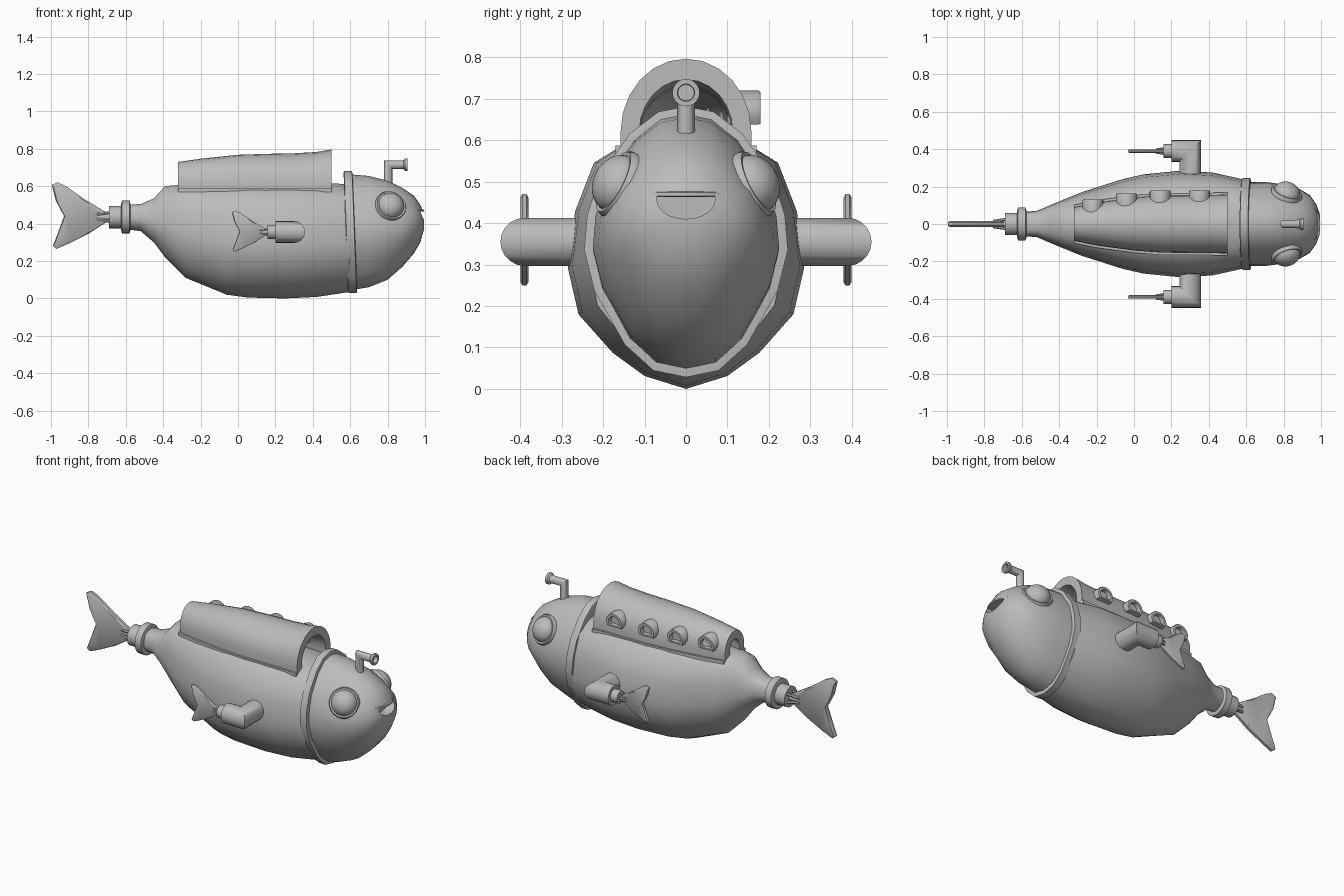
import bpy, bmesh, math
from mathutils import Vector, Matrix

if "Cube" in bpy.data.objects:
    bpy.data.objects.remove(bpy.data.objects["Cube"])

grey = bpy.data.materials.new("plain_grey")
grey.use_nodes = True
grey.diffuse_color = (0.5, 0.5, 0.5, 1)
grey.node_tree.nodes["Principled BSDF"].inputs["Base Color"].default_value = (0.5, 0.5, 0.5, 1)
parts = []


def finish(name, bm):
    bmesh.ops.recalc_face_normals(bm, faces=bm.faces)
    mesh = bpy.data.meshes.new(name)
    bm.to_mesh(mesh)
    bm.free()
    mesh.materials.append(grey)
    obj = bpy.data.objects.new(name, mesh)
    bpy.context.collection.objects.link(obj)
    parts.append(obj)
    return obj


def loft(name, rings, cap=True, loop=False):
    """Skin a row of closed rings; loop joins the last ring to the first."""
    bm = bmesh.new()
    rows = [[bm.verts.new(p) for p in ring] for ring in rings]
    n = len(rows[0])
    pairs = list(zip(rows, rows[1:])) + ([(rows[-1], rows[0])] if loop else [])
    for a, b in pairs:
        for i in range(n):
            j = (i + 1) % n
            bm.faces.new((a[i], a[j], b[j], b[i]))
    if cap and not loop:
        bm.faces.new(rows[0])
        bm.faces.new(rows[-1])
    return finish(name, bm)


def circle(r, n=20):
    return [(r * math.cos(2 * math.pi * i / n), r * math.sin(2 * math.pi * i / n)) for i in range(n)]


def lathe_x(name, profile, center, n=20, loop=False):
    """Turn (x, radius) points about a line along x."""
    cx, cy, cz = center
    return loft(name, [[(cx + x, cy + u, cz + v) for u, v in circle(r, n)] for x, r in profile], loop=loop)


def section(shape, x, bot, top, hw, shear=0.0):
    """Mirror a half cross-section and fit it to a station along x."""
    full = shape + [(-w, t) for w, t in reversed(shape) if w > 0]
    return [(x + shear * (0.5 - t), w * hw, bot + t * (top - bot)) for w, t in full]


# Hull
hull_shape = [(0, 0), (.35, .05), (.62, .14), (.91, .29), (1, .47), (.94, .69), (.78, .88), (.5, .96), (.17, 1)]
hull = [(-.6, .37, .5, .065), (-.52, .36, .505, .07), (-.45, .3, .535, .1), (-.39, .22, .6, .125),
        (-.28, .11, .61, .17), (-.06, .02, .615, .24), (.05, .005, .62, .265), (.25, 0, .62, .285),
        (.42, .008, .62, .275), (.6, .035, .61, .235)]
loft("hull", [section(hull_shape, *s) for s in hull])

# Head with a cut mouth
head_shape = [(0, 0), (.32, .025), (.6, .12), (.9, .32), (1, .47), (.97, .6), (.85, .74), (.55, .9), (.27, .98), (0, 1)]
head_rows = [(.58, .04, .665, .225), (.7, .06, .655, .225), (.8, .1, .63, .212), (.88, .17, .59, .19),
             (.94, .24, .55, .155), (.975, .3, .5, .105), (.995, .37, .45, .05)]
head = loft("head", [section(head_shape, *s) for s in head_rows])
smile = [(.07, .465), (-.07, .465)] + [(-.07 * math.cos(a), .455 - .045 * math.sin(a))
                                      for a in [math.pi * i / 10 for i in range(11)]]
cutter = loft("mouth_cutter", [[(x, y, z) for y, z in smile] for x in (.94, 1.1)])
cut = head.modifiers.new("mouth", 'BOOLEAN')
cut.operation, cut.object, cut.solver = 'DIFFERENCE', cutter, 'EXACT'
bpy.context.view_layer.update()
head.data = bpy.data.meshes.new_from_object(head.evaluated_get(bpy.context.evaluated_depsgraph_get()))
head.modifiers.clear()
parts.remove(cutter)
bpy.data.objects.remove(cutter)

# Upper lip
lip = []
for i in range(9):
    y = -.085 + .17 * i / 8
    x = .992 - 4.2 * y * y
    lip.append([(x - .03, y, .463), (x + .004, y, .465), (x + .003, y, .474), (x - .03, y, .482)])
loft("upper_lip", lip)

# Neck band between hull and head, leaning slightly
band = [(.565, .04, .67, .235), (.568, .028, .682, .246), (.61, .028, .682, .246), (.613, .055, .665, .228)]
loft("neck_band", [section(head_shape, x + .012, b, t, w, .025) for x, b, t, w in band])


# Hollow cabin on the back
def arch(hw, top, foot, spring=.62, n=12):
    mid = [(hw * math.cos(math.pi * i / n), spring + (top - spring) * math.sin(math.pi * i / n)) for i in range(n + 1)]
    return [(hw, foot)] + mid + [(-hw, foot)]


cabin = [(-.32, .09, .73), (-.2, .115, .747), (0, .142, .768), (.15, .153, .773), (.3, .155, .776),
         (.42, .155, .783), (.5, .158, .797)]
loft("cabin", [[(x, y, z) for y, z in arch(w, t, .575) + arch(w - .045, t - .05, .575)[::-1]] for x, w, t in cabin])
loft("cabin_sill", [[(x, y, z) for y, z in ((w + .012, .568), (w + .012, .588), (-w - .012, .588), (-w - .012, .568))]
                    for x, w, t in cabin])

# Portholes along the left side of the cabin, arched with a flat foot
for k, (x0, face_y) in enumerate([(-.22, .13), (-.04, .162), (.14, .178), (.35, .18)]):
    def hatch(s, y):
        pts = [(.056 * math.cos(math.pi * i / 10), .06 * math.sin(math.pi * i / 10)) for i in range(11)]
        pts += [(-.045, -.022), (.045, -.022)]
        return [(x0 + u * s, y, .66 + .01 * (1 - s) + v * s) for u, v in pts]
    loft("porthole_%d" % (k + 1), [hatch(1, face_y - .08), hatch(1, face_y - .006), hatch(.93, face_y),
                                   hatch(.66, face_y), hatch(.62, face_y - .025)])

# Eyes: domes with rims, mirrored
for s, side in ((1, "left"), (-1, "right")):
    turn = Vector((.3, s * .85, .43)).to_track_quat('Z', 'Y').to_matrix().to_4x4()
    place = Matrix.Translation((.817, s * .165, .495)) @ turn

    def eye_part(name, profile, loop):
        rows = [[place @ Vector((u, v, h)) for u, v in circle(r, 28)] for r, h in profile]
        loft(name, rows, loop=loop)
    dome = [(.072 * math.cos(a), .058 * math.sin(a)) for a in [math.pi / 2 * i / 8 for i in range(8)]]
    eye_part(side + "_eye", [(.072, -.04)] + dome + [(.003, .058)], False)
    eye_part(side + "_eye_rim", [(.082, -.045), (.086, 0), (.08, .012), (.071, .01), (.07, -.045)], True)


# Elbow pipe: a tube that turns a mitred corner from direction d1 to d2
def elbow(name, start, corner, end, r, n=20):
    a, b, c = Vector(start), Vector(corner), Vector(end)
    d1, d2 = (b - a).normalized(), (c - b).normalized()
    side = d1.cross(d2)
    rings = [[a + side * u - d2 * v for u, v in circle(r, n)],
             [b + side * u + (d1 - d2) * v for u, v in circle(r, n)],
             [c + side * u + d1 * v for u, v in circle(r, n)]]
    return loft(name, rings)


# Periscope
elbow("periscope_pipe", (.803, 0, .6), (.803, 0, .715), (.885, 0, .715), .022)
lathe_x("periscope_lens", [(-.02, .022), (0, .024), (.008, .033), (.022, .033), (.022, .021), (-.01, .019)],
        (.885, 0, .715))

# Fish-tail propeller, used large at the stern and small on the side motors
fin_outline = [(-.075, .02), (-.2, .095), (-.3, .165), (-.345, .186), (-.375, .172), (-.355, .09), (-.31, .005),
               (-.345, -.09), (-.37, -.155), (-.35, -.17), (-.28, -.14), (-.18, -.09), (-.075, -.022)]


def tail_drive(name, origin, s):
    ox, oy, oz = origin
    lathe_x(name + "_hub", [(.01, .06 * s), (-.07 * s, .06 * s)], origin)
    lathe_x(name + "_shaft", [(-.06 * s, .02 * s), (-.13 * s, .018 * s)], origin, 10)
    # Four claws gripping the fin
    for i in range(4):
        a = math.pi / 4 + math.pi / 2 * i
        rows = []
        for x, r in ((-.065, .035), (-.135, .02)):
            rows.append([(ox + x * s, oy + (r * math.cos(a) + u) * s, oz + (r * math.sin(a) + v) * s)
                         for u, v in circle(.008, 6)])
        loft("%s_claw_%d" % (name, i + 1), rows)
    # Fin blade, thinner towards its edge
    rows = []
    for y, shrink in ((-.015, .93), (-.008, 1), (.008, 1), (.015, .93)):
        rows.append([(ox + (-.24 + (x + .24) * shrink) * s, oy + y * s, oz + z * shrink * s) for x, z in fin_outline])
    loft(name + "_fin", rows)


tail_drive("stern", (-.62, 0, .435), 1)
lathe_x("stern_collar", [(-.625, .07), (-.62, .088), (-.58, .088), (-.575, .07)], (0, 0, .435), 16)

# Side motors on elbow arms
for s, side in ((1, "left"), (-1, "right")):
    elbow(side + "_motor_arm", (.3, s * .2, .355), (.3, s * .39, .355), (.2, s * .39, .355), .058)
    tail_drive(side + "_motor", (.2, s * .39, .355), .62)

# Smooth shading with sharp edges kept
bpy.ops.object.select_all(action='DESELECT')
for obj in parts:
    obj.select_set(True)
bpy.context.view_layer.objects.active = parts[0]
bpy.ops.object.shade_smooth_by_angle(angle=math.radians(42))
